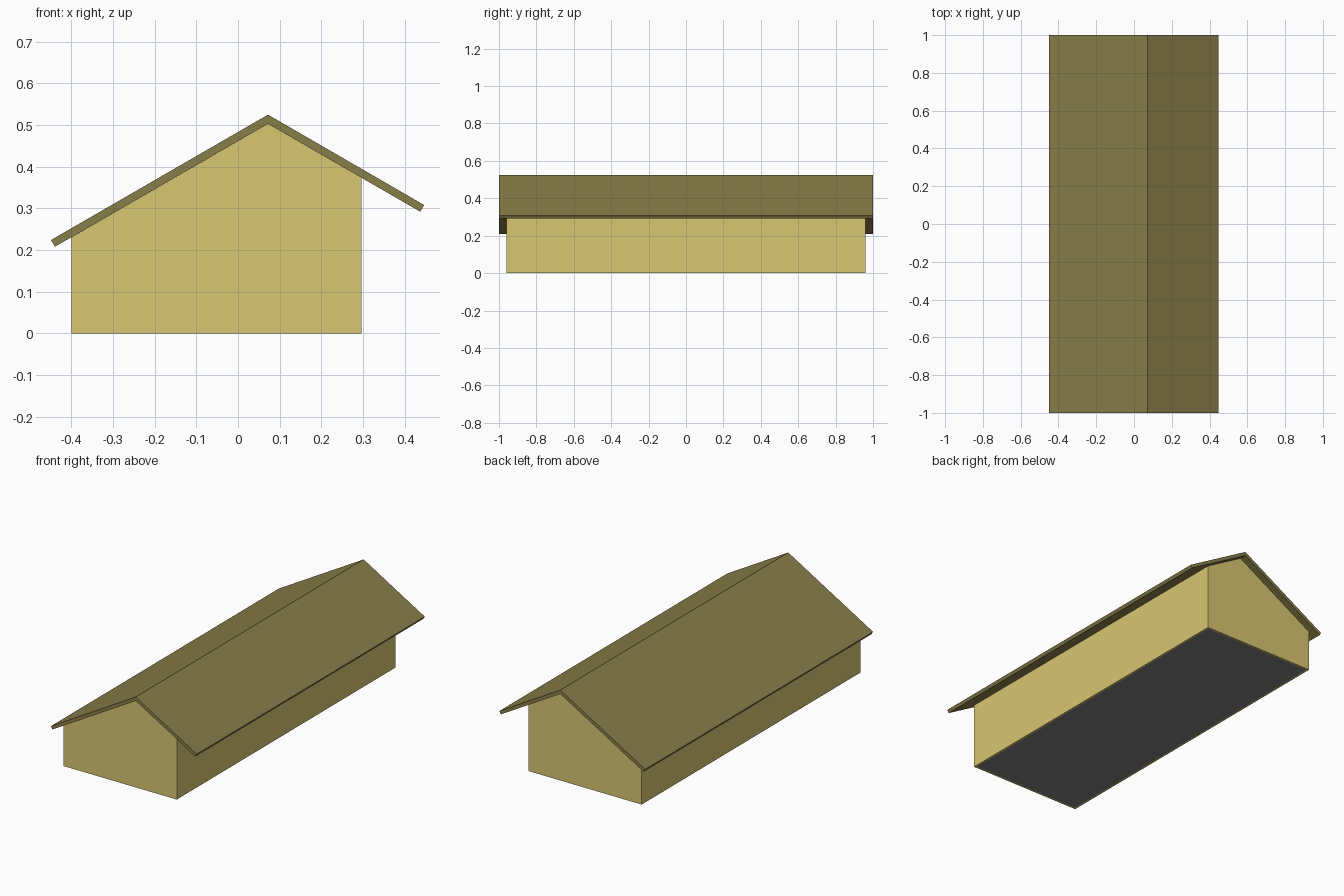
import bpy, bmesh

if "Cube" in bpy.data.objects:
    bpy.data.objects.remove(bpy.data.objects["Cube"])


def material(name, rgb):
    m = bpy.data.materials.new(name)
    m.diffuse_color = (*rgb, 1)
    m.use_nodes = True
    m.node_tree.nodes["Principled BSDF"].inputs["Base Color"].default_value = m.diffuse_color
    return m


def extrude_profile(name, profile, half_len, mats, inset_bottom=False):
    """Extrude an (x, z) profile along y, centred on y = 0."""
    bm = bmesh.new()
    face = bm.faces.new([bm.verts.new((x, -half_len, z)) for x, z in profile])
    ext = bmesh.ops.extrude_face_region(bm, geom=[face])["geom"]
    verts = [v for v in ext if isinstance(v, bmesh.types.BMVert)]
    bmesh.ops.translate(bm, verts=verts, vec=(0, 2 * half_len, 0))
    bmesh.ops.recalc_face_normals(bm, faces=bm.faces[:])
    if inset_bottom:
        bm.normal_update()
        bottom = min(bm.faces, key=lambda f: f.normal.z)
        bmesh.ops.inset_region(bm, faces=[bottom], thickness=0.015)
        bottom.material_index = 1
    mesh = bpy.data.meshes.new(name)
    bm.to_mesh(mesh)
    bm.free()
    for m in mats:
        mesh.materials.append(m)
    obj = bpy.data.objects.new(name, mesh)
    bpy.context.collection.objects.link(obj)
    return obj


wall = material("wall_yellow", (0.69, 0.57, 0.17))
roof = material("roof_olive", (0.25, 0.21, 0.067))
grey = material("underside_grey", (0.22, 0.22, 0.22))

ridge_x = 0.072

# gabled body with off-centre ridge and grey underside panel
extrude_profile("house_body",
                [(-0.40, 0), (0.296, 0), (0.296, 0.374),
                 (ridge_x, 0.503), (-0.40, 0.2305)],
                0.96, [wall, grey], inset_bottom=True)

# overhanging folded roof slab, eaves cut square to the slope
extrude_profile("roof",
                [(-0.449, 0.224), (-0.4395, 0.208), (ridge_x, 0.503),
                 (0.4375, 0.292), (0.447, 0.308), (ridge_x, 0.525)],
                1.0, [roof])
